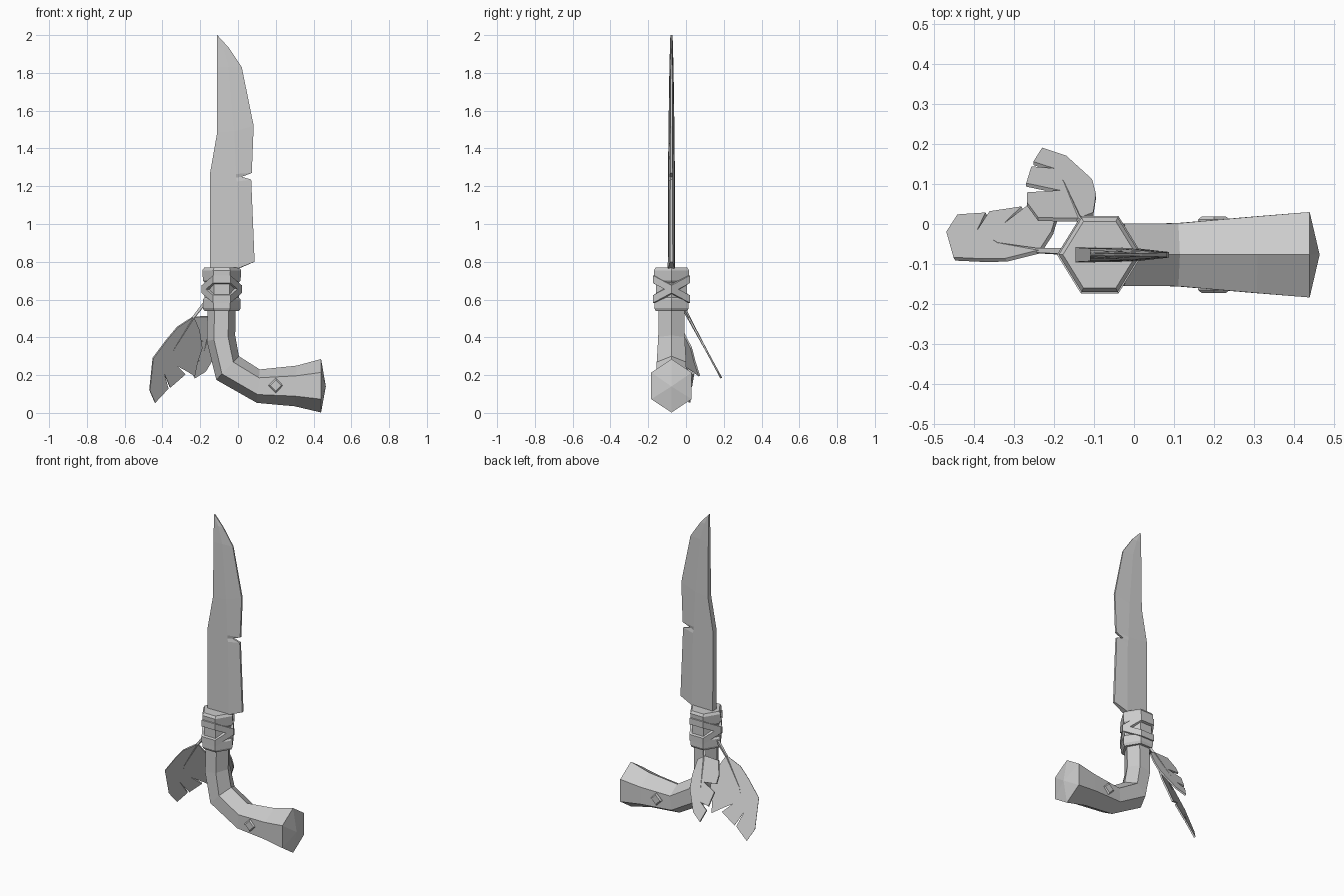
import bpy, bmesh
from mathutils import Vector

if "Cube" in bpy.data.objects:
    bpy.data.objects.remove(bpy.data.objects["Cube"])

YC = -0.077  # depth of the knife's centre plane


def make(name, verts, faces):
    mesh = bpy.data.meshes.new(name)
    bm = bmesh.new()
    vs = [bm.verts.new(v) for v in verts]
    for f in faces:
        bm.faces.new([vs[i] for i in f])
    bmesh.ops.remove_doubles(bm, verts=bm.verts, dist=1e-5)
    bmesh.ops.recalc_face_normals(bm, faces=bm.faces)
    bm.to_mesh(mesh)
    bm.free()
    ob = bpy.data.objects.new(name, mesh)
    bpy.context.collection.objects.link(ob)
    return ob


def loft(name, rings, loop=False):
    """Skin a list of equal-length rings; cap the ends unless looped."""
    n, m = len(rings[0]), len(rings)
    faces = []
    for r in range(m if loop else m - 1):
        s = (r + 1) % m
        for i in range(n):
            j = (i + 1) % n
            faces.append((r * n + i, r * n + j, s * n + j, s * n + i))
    if not loop:
        faces += [tuple(range(n)), tuple(range((m - 1) * n, m * n))]
    return make(name, [v for ring in rings for v in ring], faces)


# Blade: rows of spine, ridge and cutting-edge points (x, z), plus half thickness
rows = [
    ((-.147, .70), (0, .765), (.088, .80), .020),
    ((-.147, 1.20), (-.005, 1.225), (.070, 1.235), .018),
    ((-.147, 1.24), (-.01, 1.245), (.020, 1.25), .018),
    ((-.147, 1.275), (-.01, 1.265), (.073, 1.27), .018),
    ((-.11, 1.485), (-.02, 1.49), (.083, 1.52), .016),
    ((-.11, 1.83), (-.05, 1.83), (.020, 1.83), .011),
    ((-.11, 1.935), (-.08, 1.935), (-.05, 1.935), .008),
    ((-.11, 2.0), (-.109, 1.999), (-.108, 1.998), .006),
]
rings = []
for s, r, e, t in rows:
    rings.append([(s[0], YC - t, s[1]), (r[0], YC - t * .85, r[1]), (e[0], YC - t * .35, e[1]),
                  (e[0], YC + t * .35, e[1]), (r[0], YC + t * .85, r[1]), (s[0], YC + t, s[1])])
loft("blade", rings)

# Handle: bent hexagonal sweep given by outer point, inner point, half width
sections = [
    ((-.16, .62), (-.01, .62), .068),
    ((-.165, .38), (-.015, .41), .070),
    ((-.115, .175), (.005, .30), .078),
    ((.10, .053), (.115, .23), .079),
    ((.30, .035), (.31, .25), .096),
    ((.44, .002), (.44, .285), .107),
]
rings = []
for o, i, w in sections:
    at = lambda t, y: (o[0] + (i[0] - o[0]) * t, YC + y, o[1] + (i[1] - o[1]) * t)
    rings.append([at(0, 0), at(.25, w), at(.75, w), at(1, 0), at(.75, -w), at(.25, -w)])
rings.append([(.465, YC, .14)] * 6)
verts = [v for r in rings for v in r]
faces = [tuple(range(6))]
for r in range(6):
    for i in range(6):
        j = (i + 1) % 6
        a, b, c, d = r * 6 + i, r * 6 + j, r * 6 + 6 + j, r * 6 + 6 + i
        faces.append((a, b, 36) if r == 5 else (a, b, c, d))
make("handle", verts[:37], faces)

# Diamond peg passing through the handle
peg = []
for y, r in ((-.173, .03), (-.165, .04), (.011, .04), (.019, .03)):
    peg.append([(.2 + r, y, .145), (.2, y, .145 + r), (.2 - r, y, .145), (.2, y, .145 - r)])
loft("handle_peg", peg)

# Binding: hexagonal wrap with thick upper and lower bands
HEX = [(.107, 0), (.047, .097), (-.047, .097), (-.107, 0), (-.047, -.097), (.047, -.097)]


def hex_ring(scale, z, tilt=0):
    return [(-.086 + x * scale, YC + y * scale, z + tilt * y / .097) for x, y in HEX]


profile = [(.54, .86), (.555, .94), (.60, .93), (.61, .85), (.69, .85), (.70, .93), (.755, .96), (.77, .86)]
loft("binding", [hex_ring(s, z) for z, s in profile])

# Two tilted straps crossing at the sides
for name, tilt in (("strap_a", .052), ("strap_b", -.052)):
    loft(name, [hex_ring(s, .655 + dz, tilt) for s, dz in
                ((.8, -.026), (1.0, -.02), (1.0, .02), (.8, .026))], loop=True)


# Feathers: flat notched vane plus a slim quill, both lying on a tilted plane
def feather(name, outline, quill, point, normal):
    n = Vector(normal).normalized()
    pts = [Vector(point(*p)) for p in outline]
    loft(name + "_vane", [[p - n * .005 for p in pts], [p + n * .005 for p in pts]])
    mid = [Vector(point(*p)) for p in quill]
    side = (mid[-1] - mid[0]).cross(n).normalized()
    rings = []
    for k, p in enumerate(mid):
        r = .011 * (1 - .75 * k / (len(mid) - 1))
        rings.append([p + side * r, p + n * r, p - side * r, p - n * r])
    loft(name + "_quill", rings)


# Large feather, outline in x, z
feather("large_feather",
        [(-.235, .51), (-.32, .455), (-.375, .39), (-.45, .29), (-.468, .12), (-.44, .055),
         (-.37, .13), (-.392, .21), (-.36, .135), (-.28, .205), (-.325, .25), (-.27, .22),
         (-.23, .195), (-.215, .27), (-.19, .345), (-.205, .44)],
        [(-.17, .59), (-.24, .50), (-.34, .34), (-.42, .12)],
        lambda x, z: (x, .02 + .533 * (x + .44) - .435 * (z - .055), z),
        (.533, -1, -.435))

# Small feather behind the handle, outline in x, y
feather("small_feather",
        [(-.14, .01), (-.24, .012), (-.268, .05), (-.268, .075), (-.185, .08), (-.27, .098),
         (-.257, .14), (-.20, .135), (-.252, .152), (-.23, .187), (-.17, .167), (-.105, .108),
         (-.095, .07), (-.102, .025)],
        [(-.12, -.02), (-.14, .02), (-.175, .10), (-.22, .17)],
        lambda x, y: (x, y, .53 - y / .54),
        (0, 1, .54))
